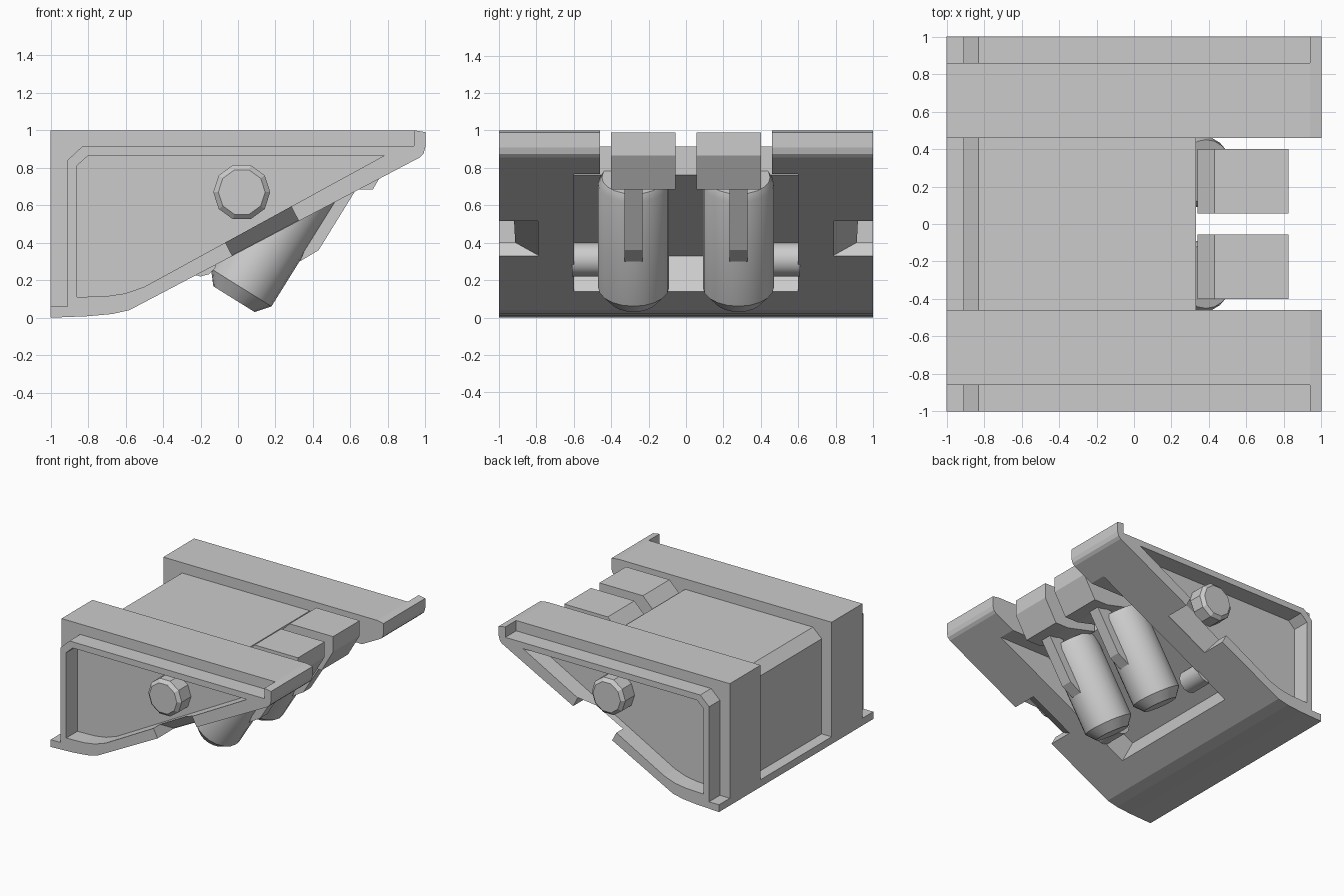
import bpy, bmesh, math
from mathutils import Vector as V

if "Cube" in bpy.data.objects:
    bpy.data.objects.remove(bpy.data.objects["Cube"])


def make_object(name, bm):
    bmesh.ops.recalc_face_normals(bm, faces=bm.faces)
    me = bpy.data.meshes.new(name)
    bm.to_mesh(me)
    bm.free()
    ob = bpy.data.objects.new(name, me)
    bpy.context.collection.objects.link(ob)
    return ob


def prism(name, pts, vec):
    """Extrude a planar polygon along a vector."""
    bm = bmesh.new()
    face = bm.faces.new([bm.verts.new(p) for p in pts])
    ext = bmesh.ops.extrude_face_region(bm, geom=[face], use_keep_orig=True)
    bmesh.ops.translate(bm, vec=vec, verts=[g for g in ext['geom'] if isinstance(g, bmesh.types.BMVert)])
    return make_object(name, bm)


def slab(name, prof, y0, y1):
    """Side profile (x, z) extruded between two y values."""
    return prism(name, [(x, y0, z) for x, z in prof], V((0, y1 - y0, 0)))


def lathe(name, origin, axis, side, rings, n):
    """Rings of (distance, radius) around an axis."""
    bm = bmesh.new()
    axis, b = V(axis).normalized(), V(side)
    c = b.cross(axis)
    loops = []
    for d, r in rings:
        loops.append([bm.verts.new(V(origin) + axis * d + (b * math.cos(a) + c * math.sin(a)) * r)
                      for a in (2 * math.pi * k / n for k in range(n))])
    for lo, hi in zip(loops, loops[1:]):
        for k in range(n):
            bm.faces.new((lo[k], lo[(k + 1) % n], hi[(k + 1) % n], hi[k]))
    bm.faces.new(loops[0])
    bm.faces.new(loops[-1])
    return make_object(name, bm)


def smooth(ob, deg=30):
    bpy.ops.object.select_all(action='DESELECT')
    ob.select_set(True)
    bpy.context.view_layer.objects.active = ob
    bpy.ops.object.shade_smooth_by_angle(angle=math.radians(deg))


def cut(body, cutter):
    cutter.hide_render = True
    m = body.modifiers.new('cut', 'BOOLEAN')
    m.operation, m.solver, m.object = 'DIFFERENCE', 'EXACT', cutter
    bpy.context.view_layer.objects.active = body
    bpy.ops.object.modifier_apply(modifier=m.name)
    bpy.data.objects.remove(cutter)


# Wedge housing
housing = slab('housing', [(-1, 0), (-.8, .008), (-.67, .02), (-.58, .04), (.97, .855),
                           (.99, .875), (1, .91), (1, .99), (.94, 1), (-1, 1)], -1, 1)

# Lowered middle deck, open at the tip
step = [(-1.1, .06), (-.91, .06), (-.91, .84), (-.83, .915)]
cut(housing, slab('deck_cut', step + [(.33, .915), (.33, .1), (1.1, .1), (1.1, 1.1), (-1.1, 1.1)], -.46, .46))

# Underside cavity
cut(housing, slab('cavity_cut', [(-.343, .05), (-.49, .33), (.33, .762), (.33, .768), (.9, .768), (.9, .7)], -.6, .6))

t, n = V((.885, 0, .466)), V((-.466, 0, .885))
for s in (-1, 1):
    # Lowered outer flange, framed side recess and tapered notch
    cut(housing, slab('flange_cut', step + [(.94, .915), (.94, 1.1), (-1.1, 1.1)], s * .86, s * 1.1))
    cut(housing, slab('recess_cut', [(-.86, .11), (-.7, .115), (-.6, .13), (-.5, .165), (.78, .865),
                                     (-.8, .865), (-.86, .81)], s * .855, s * 1.1))
    section = [(1.1, -.05), (1.1, .09), (.92, .085), (.79, .003), (.79, -.05)]
    cut(housing, prism('notch_cut', [V((-.03, s * y, .33)) + n * h for y, h in section], t * .4))

    # Side knob
    lathe('side_knob', (.02, 0, .67), (0, s, 0), (1, 0, 0), [(.84, .152), (.975, .152), (1, .125)], 10)

    # Tilted leg with chamfered foot
    y = s * .28
    leg = lathe('leg', (-.06, y, .037), (.53, 0, .85), (0, 1, 0),
                [(.073, .13), (.146, .19), (.80, .19), (.84, .17)], 20)
    smooth(leg)

    # Fin along the leg, and block above it
    slab('leg_fin', [(.33, .3), (.43, .36), (.64, .7), (.5, .7)], y - .048, y + .048)
    slab('top_block', [(.34, .75), (.34, .9), (.43, .99), (.825, .99), (.825, .865), (.72, .685), (.6, .685)],
         s * .055, s * .4)

    # Peg joining the leg to the cavity wall
    smooth(lathe('pivot_peg', (-.2, 0, .31), (0, s, 0), (1, 0, 0), [(.4, .09), (.61, .09)], 12), 40)
